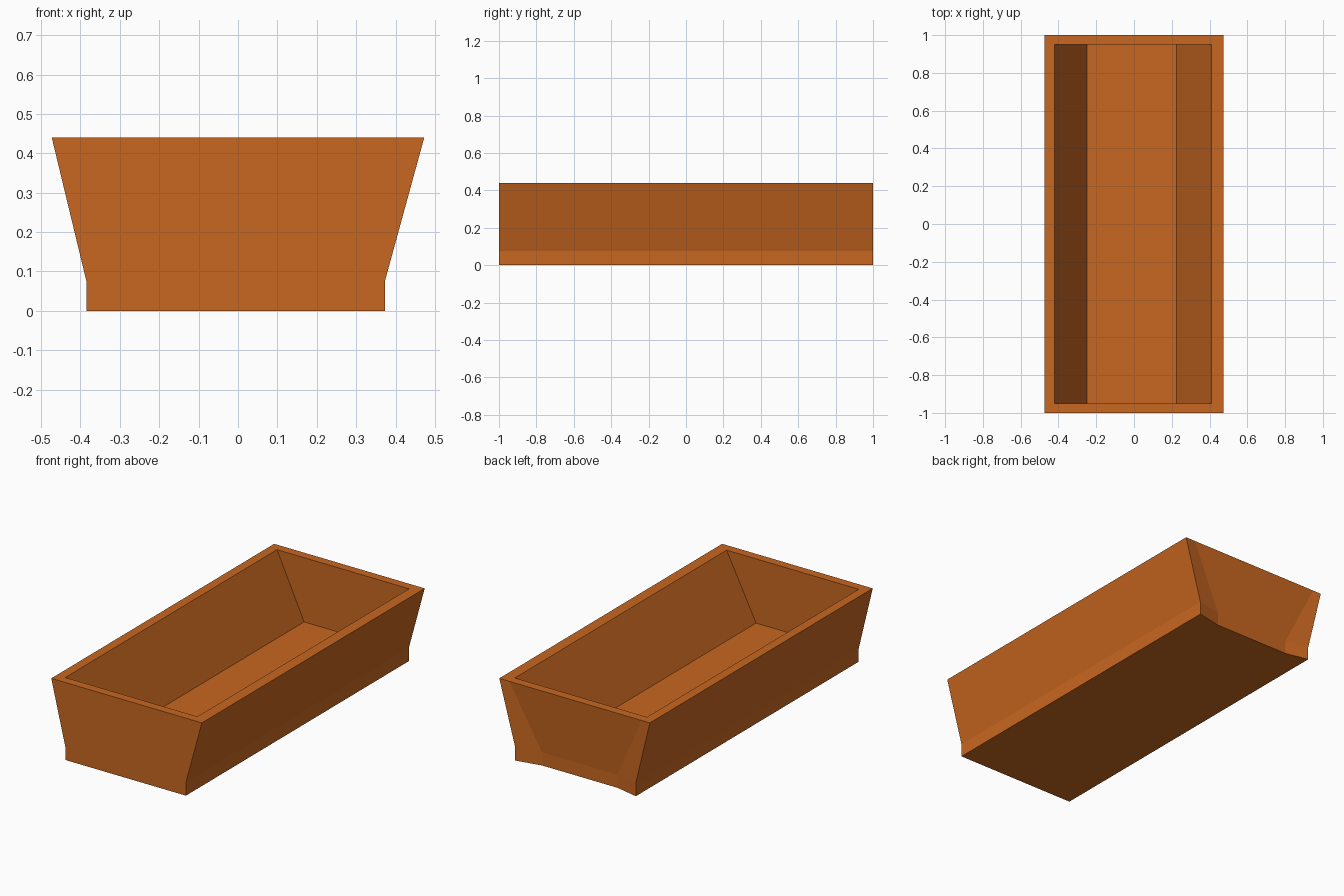
import bpy
import bmesh

cube = bpy.data.objects.get("Cube")
if cube:
    bpy.data.objects.remove(cube, do_unlink=True)

# Single clay colour
colour = (0.578, 0.136, 0.015, 1.0)
clay = bpy.data.materials.new("terracotta orange")
clay.use_nodes = True
clay.diffuse_color = colour
clay.node_tree.nodes["Principled BSDF"].inputs["Base Color"].default_value = colour

# Heights of rim, shoulder and base; x of outer walls and cavity walls at each
heights = (0.44, 0.075, 0.0)
columns = ((-0.473, -0.42, 0.41, 0.473),
           (-0.385, -0.25, 0.225, 0.373),
           (-0.385, -0.25, 0.225, 0.373))
wall = 0.95
back_recess = 0.03

bm = bmesh.new()


def end_grid(y, recess):
    """Vertices of one end wall, its middle panel sunk below the rim."""
    grid = []
    for level, (z, xs) in enumerate(zip(heights, columns)):
        sunk = y - recess if level else y
        grid.append([bm.verts.new((x, sunk if i in (1, 2) else y, z))
                     for i, x in enumerate(xs)])
    return grid


def cavity_ring(level):
    """Rectangle of the cavity: front left, front right, back right, back left."""
    left, right = columns[level][1:3]
    return [bm.verts.new((x, y, heights[level]))
            for x, y in ((left, -wall), (right, -wall), (right, wall), (left, wall))]


front = end_grid(-1, 0)
back = end_grid(1, back_recess)
lip = cavity_ring(0)
floor = cavity_ring(1)

# End walls
for grid in (front, back):
    for upper, lower in zip(grid, grid[1:]):
        for i in range(3):
            bm.faces.new((upper[i], upper[i + 1], lower[i + 1], lower[i]))

# Long outer walls with vertical base strip
for c in (0, 3):
    for r in range(2):
        bm.faces.new((front[r][c], back[r][c], back[r + 1][c], front[r + 1][c]))

# Underside
bm.faces.new(front[2] + back[2][::-1])

# Flat rim
f, b = front[0], back[0]
bm.faces.new((f[1], f[2], lip[1], lip[0]))
bm.faces.new((b[1], b[2], lip[2], lip[3]))
bm.faces.new((f[0], f[1], lip[0], lip[3], b[1], b[0]))
bm.faces.new((f[3], f[2], lip[1], lip[2], b[2], b[3]))

# Cavity walls and floor
for i in range(4):
    j = (i + 1) % 4
    bm.faces.new((lip[i], lip[j], floor[j], floor[i]))
bm.faces.new(floor)

bmesh.ops.recalc_face_normals(bm, faces=bm.faces)
mesh = bpy.data.meshes.new("planter_trough")
bm.to_mesh(mesh)
bm.free()
mesh.materials.append(clay)
trough = bpy.data.objects.new("planter_trough", mesh)
bpy.context.collection.objects.link(trough)
